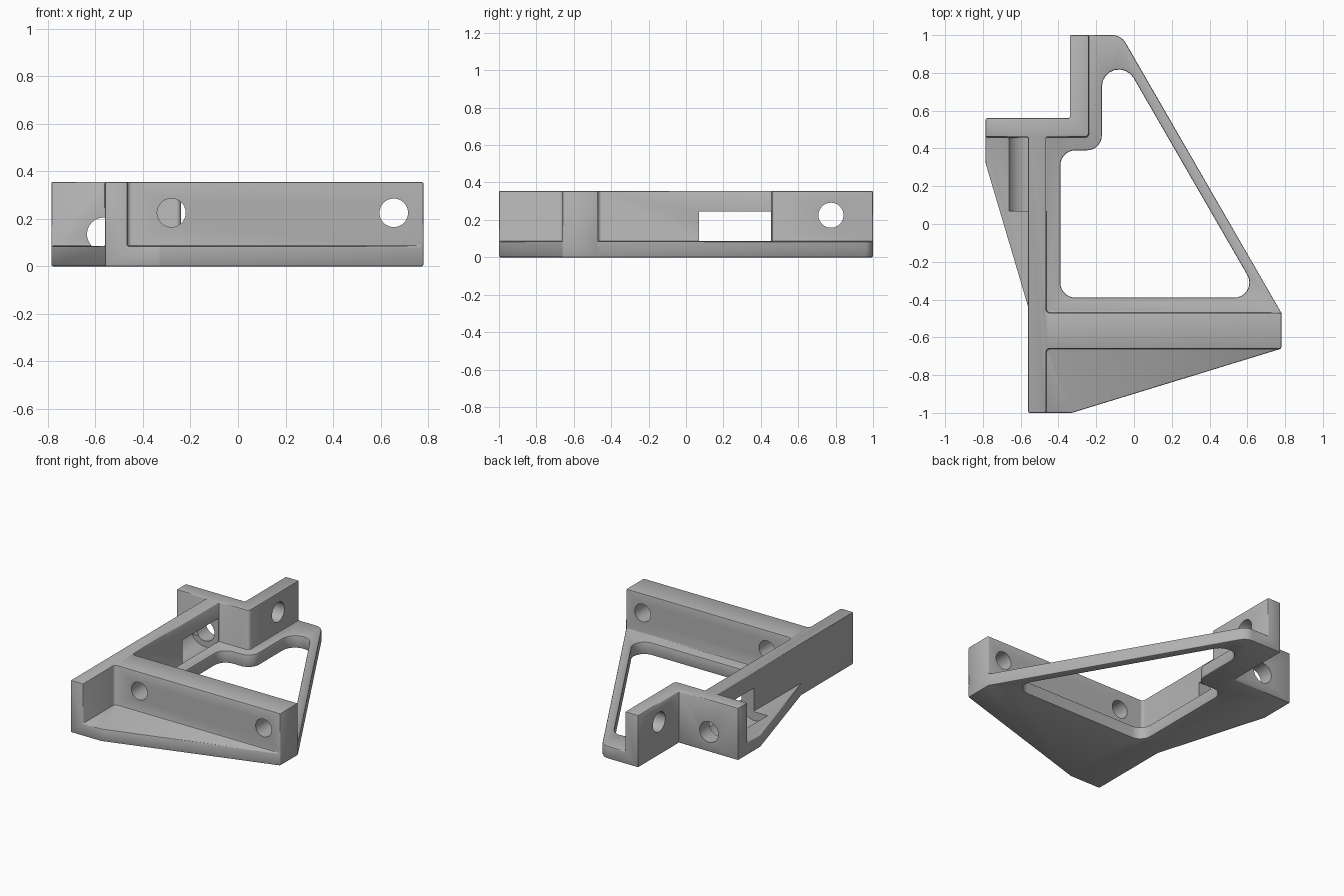
import bpy, bmesh, math
from mathutils import Vector

if "Cube" in bpy.data.objects:
    bpy.data.objects.remove(bpy.data.objects["Cube"], do_unlink=True)

gray = bpy.data.materials.new("plain gray")
gray.use_nodes = True
gray.diffuse_color = (0.45, 0.45, 0.45, 1)
gray.node_tree.nodes["Principled BSDF"].inputs["Base Color"].default_value = gray.diffuse_color


def rounded(corners, steps=8):
    """Outline from (x, y, radius) corners."""
    out = []
    for i, (x, y, r) in enumerate(corners):
        p = Vector((x, y))
        if r == 0:
            out.append(p)
            continue
        a = (Vector(corners[i - 1][:2]) - p).normalized()
        b = (Vector(corners[(i + 1) % len(corners)][:2]) - p).normalized()
        half = a.angle(b) / 2
        start, end = p + a * r / math.tan(half), p + b * r / math.tan(half)
        centre = p + (a + b).normalized() * r / math.sin(half)
        sweep = (start - centre).angle_signed(end - centre)
        for k in range(steps + 1):
            t = -sweep * k / steps
            v = start - centre
            out.append(centre + Vector((v.x * math.cos(t) - v.y * math.sin(t),
                                        v.x * math.sin(t) + v.y * math.cos(t))))
    return out


def finish(name, bm, helper):
    bmesh.ops.recalc_face_normals(bm, faces=bm.faces)
    mesh = bpy.data.meshes.new(name)
    bm.to_mesh(mesh)
    bm.free()
    mesh.materials.append(gray)
    ob = bpy.data.objects.new(name, mesh)
    bpy.context.collection.objects.link(ob)
    ob.hide_render = helper
    return ob


def prism(name, corners, z0, z1, helper=True):
    bm = bmesh.new()
    face = bm.faces.new([bm.verts.new((p.x, p.y, z0)) for p in rounded(corners)])
    new = bmesh.ops.extrude_face_region(bm, geom=[face])["geom"]
    bmesh.ops.translate(bm, vec=(0, 0, z1 - z0),
                        verts=[g for g in new if isinstance(g, bmesh.types.BMVert)])
    return finish(name, bm, helper)


def drill(name, centre, radius, length, axis):
    bm = bmesh.new()
    bmesh.ops.create_cone(bm, cap_ends=True, segments=40, radius1=radius,
                          radius2=radius, depth=length)
    ob = finish(name, bm, True)
    turn = math.pi / 2
    ob.rotation_euler = (turn, 0, 0) if axis == "y" else (0, turn, 0)
    ob.location = centre
    return ob


def boolean(ob, other, operation):
    m = ob.modifiers.new(operation, "BOOLEAN")
    m.operation, m.object, m.solver = operation, other, "EXACT"


# Base plate with its large window
bracket = prism("bracket", [
    (-.56, -1, 0), (-.33, -1, .03), (.78, -.66, 0), (.78, -.47, 0), (-.068, 1, .08),
    (-.34, 1, 0), (-.34, .56, 0), (-.785, .56, 0), (-.785, .32, 0), (-.56, -.44, 0)],
    0, .085, helper=False)
opening = prism("plate_opening", [
    (-.39, -.39, .08), (.669, -.39, .08), (-.17, 1.064, .09),
    (-.17, .39, .08), (-.39, .39, .08)], -.1, .2)

# Upright walls as one stepped profile
f = .02
walls = prism("upright_walls", [
    (-.56, -1, 0), (-.465, -1, 0), (-.465, -.66, f), (.78, -.66, 0), (.78, -.47, 0),
    (-.465, -.47, f), (-.465, .46, 0), (-.24, .46, f), (-.24, 1, 0), (-.34, 1, 0),
    (-.34, .56, 0), (-.785, .56, 0), (-.785, .46, 0), (-.56, .46, 0)], .04, .355)
boolean(bracket, opening, "DIFFERENCE")
boolean(bracket, walls, "UNION")

# Clean flat faces, then soften the edges
flat = bracket.modifiers.new("flat", "DECIMATE")
flat.decimate_type, flat.angle_limit = "DISSOLVE", math.radians(.5)
soft = bracket.modifiers.new("soft", "BEVEL")
soft.width, soft.segments = .007, 2
soft.limit_method, soft.angle_limit = "ANGLE", math.radians(40)

# Screw holes, then the round pocket that opens through the long wall
cutters = [
    drill("front_hole_right", (-.28, -.56, .225), .06, .4, "y"),
    drill("front_hole_left", (.655, -.56, .225), .06, .4, "y"),
    drill("side_hole", (-.29, .775, .225), .067, .3, "x"),
    drill("back_hole", (-.565, .5, .135), .07, .3, "y"),
    drill("pocket", (-.565, .262, .135), .11, .384, "y"),
    prism("pocket_window", [(-.565, .07, 0), (-.455, .07, 0), (-.455, .454, 0),
                            (-.565, .454, 0)], .0865, .245),
]
for cutter in cutters:
    boolean(bracket, cutter, "DIFFERENCE")

# Bake the shape and remove the helpers
bpy.context.view_layer.update()
graph = bpy.context.evaluated_depsgraph_get()
mesh = bpy.data.meshes.new_from_object(bracket.evaluated_get(graph))
bracket.modifiers.clear()
bracket.data = mesh
mesh.materials.clear()
mesh.materials.append(gray)
for helper in cutters + [opening, walls]:
    bpy.data.objects.remove(helper, do_unlink=True)

bpy.ops.object.select_all(action="DESELECT")
bracket.select_set(True)
bpy.context.view_layer.objects.active = bracket
bpy.ops.object.shade_smooth_by_angle(angle=math.radians(35))
